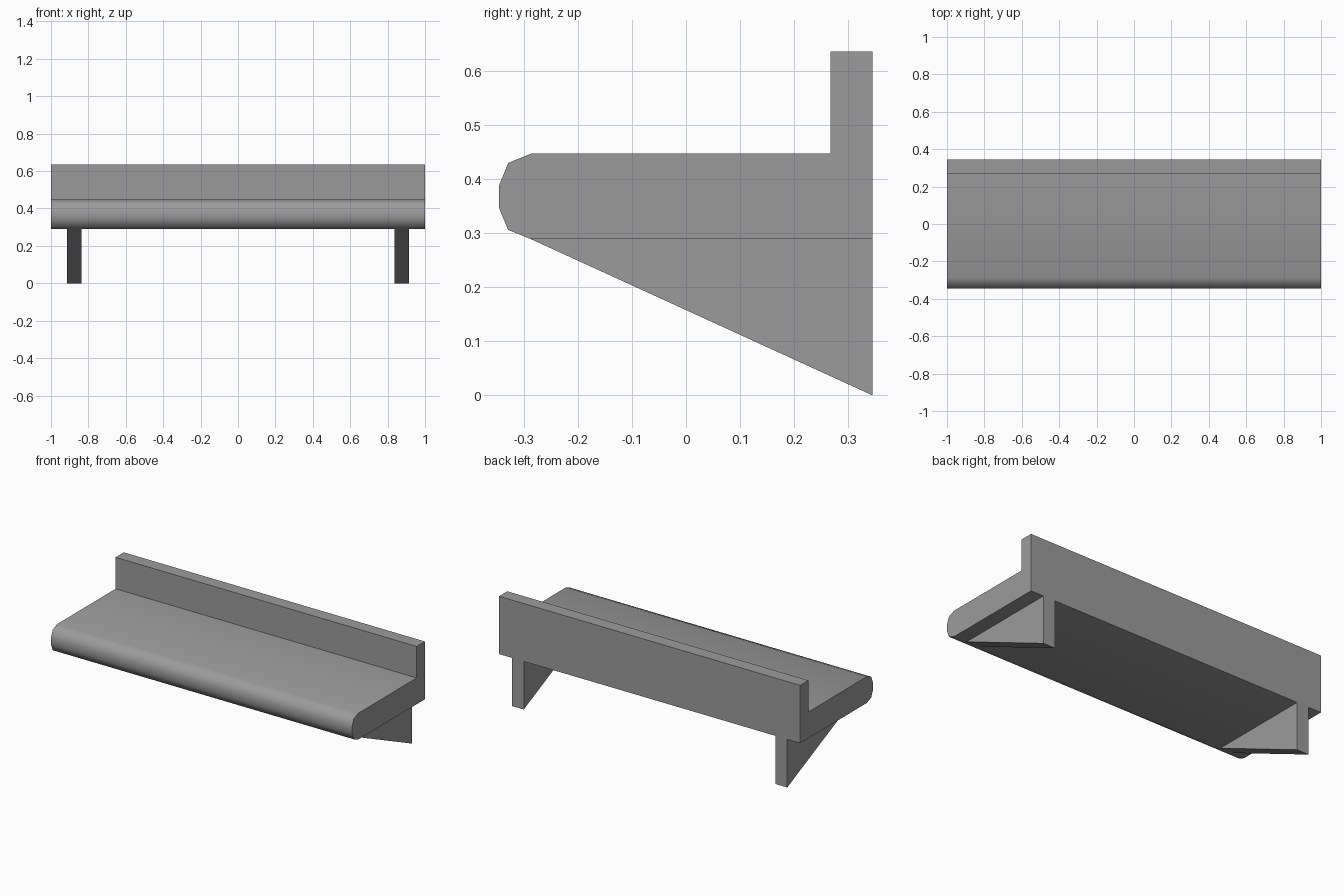
import bpy, bmesh, math

if "Cube" in bpy.data.objects:
    bpy.data.objects.remove(bpy.data.objects["Cube"])

grey = bpy.data.materials.new("mid grey")
grey.diffuse_color = (0.33, 0.33, 0.33, 1)
grey.use_nodes = True
grey.node_tree.nodes["Principled BSDF"].inputs["Base Color"].default_value = grey.diffuse_color


def extrude_profile(name, profile, x0, x1):
    """Extrude a (y, z) profile along x from x0 to x1."""
    bm = bmesh.new()
    face = bm.faces.new([bm.verts.new((x0, y, z)) for y, z in profile])
    ext = bmesh.ops.extrude_face_region(bm, geom=[face])
    moved = [v for v in ext["geom"] if isinstance(v, bmesh.types.BMVert)]
    bmesh.ops.translate(bm, verts=moved, vec=(x1 - x0, 0, 0))
    bmesh.ops.recalc_face_normals(bm, faces=bm.faces)
    mesh = bpy.data.meshes.new(name)
    bm.to_mesh(mesh)
    bm.free()
    mesh.materials.append(grey)
    obj = bpy.data.objects.new(name, mesh)
    bpy.context.collection.objects.link(obj)
    return obj


# Shelf with rounded front nose and upright back rail
shelf = extrude_profile("shelf_with_back_rail", [
    (0.345, 0.289), (0.345, 0.636), (0.267, 0.636), (0.267, 0.447),
    (-0.287, 0.447), (-0.329, 0.430), (-0.346, 0.388),
    (-0.346, 0.347), (-0.329, 0.306), (-0.287, 0.289)], -1, 1)
bpy.context.view_layer.objects.active = shelf
shelf.select_set(True)
bpy.ops.object.shade_smooth_by_angle(angle=math.radians(60))

# Triangular brackets underneath
for side, x in (("left", -0.875), ("right", 0.875)):
    extrude_profile(side + "_bracket",
                    [(-0.287, 0.289), (0.345, 0.289), (0.345, 0)],
                    x - 0.039, x + 0.039)
